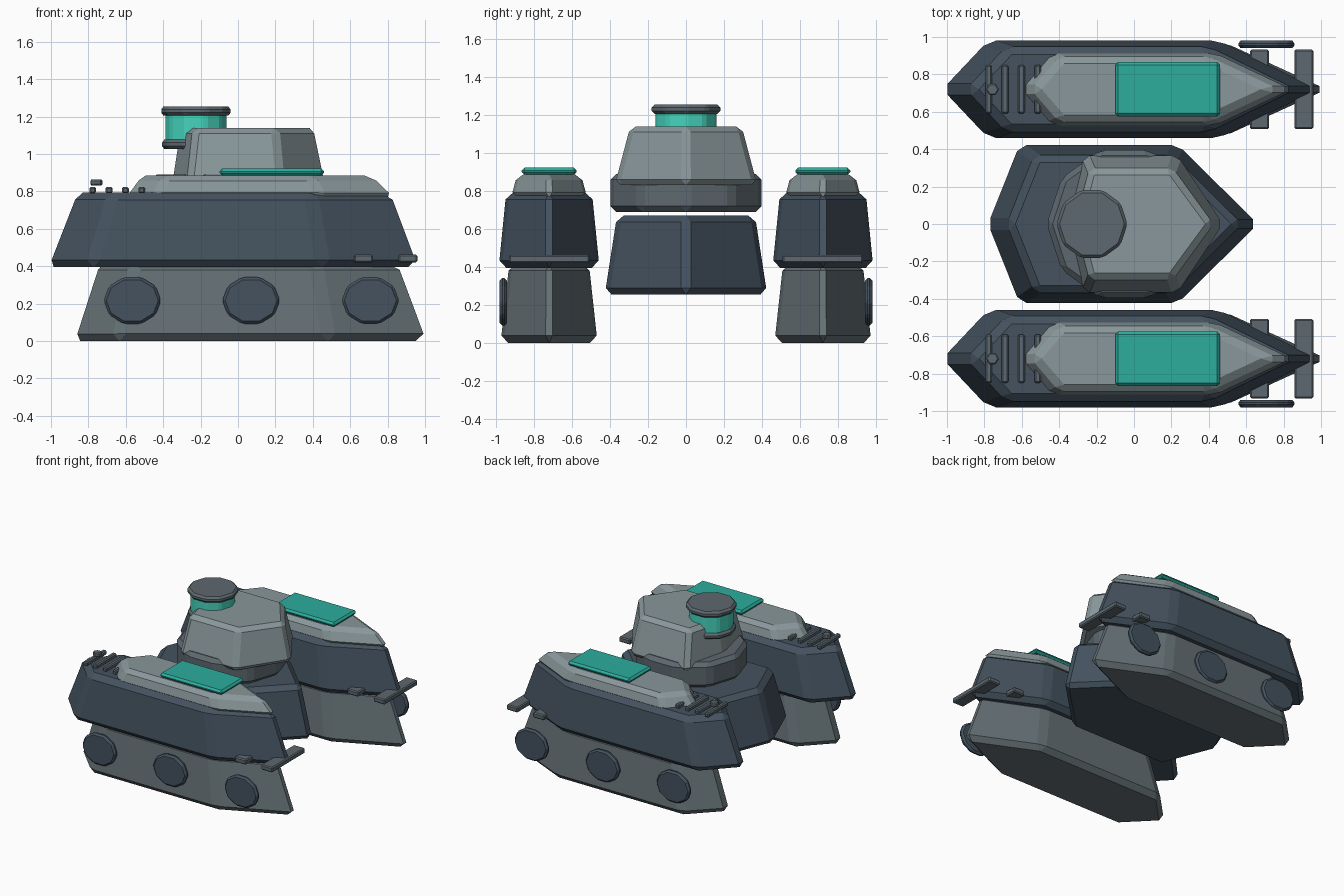
import bpy, bmesh
from math import pi
from mathutils import Matrix

if "Cube" in bpy.data.objects:
    bpy.data.objects.remove(bpy.data.objects["Cube"])


def material(name, r, g, b):
    m = bpy.data.materials.new(name)
    m.diffuse_color = (r, g, b, 1)
    m.use_nodes = True
    m.node_tree.nodes["Principled BSDF"].inputs["Base Color"].default_value = m.diffuse_color
    return m


SLATE = material("slate", 0.058, 0.085, 0.115)
STEEL = material("steel", 0.13, 0.165, 0.18)
LIGHT = material("light_grey", 0.25, 0.31, 0.325)
DARK = material("dark_grey", 0.11, 0.14, 0.16)
TEAL = material("teal", 0.025, 0.42, 0.34)
LAMP = material("lamp_teal", 0.06, 0.66, 0.51)


def finish(bm, name, mat, bevel, loc):
    bmesh.ops.recalc_face_normals(bm, faces=bm.faces)
    mesh = bpy.data.meshes.new(name)
    bm.to_mesh(mesh)
    bm.free()
    ob = bpy.data.objects.new(name, mesh)
    bpy.context.collection.objects.link(ob)
    ob.location = loc
    mesh.materials.append(mat)
    mod = ob.modifiers.new("chamfer", "BEVEL")
    mod.width, mod.segments, mod.limit_method = bevel, 1, "NONE"
    return ob


def hull(name, stern, rear, fore, bow, half, z0, z1, tx, ty, mat, bevel, y=0):
    """Tapered six-sided boat shape: pointed stern (-x) and bow (+x)."""
    plan = [(stern, 0), (rear, -half), (fore, -half), (bow, 0), (fore, half), (rear, half)]
    bm = bmesh.new()
    low = [bm.verts.new((px, py, z0)) for px, py in plan]
    top = [bm.verts.new((px * tx, py * ty, z1)) for px, py in plan]
    bm.faces.new(low)
    bm.faces.new(top)
    for i in range(6):
        j = (i + 1) % 6
        bm.faces.new((low[i], low[j], top[j], top[i]))
    return finish(bm, name, mat, bevel, (0, y, 0))


def box(name, x0, x1, y, half, z0, z1, mat, bevel):
    bm = bmesh.new()
    bmesh.ops.create_cube(bm, size=1, matrix=Matrix.Diagonal((x1 - x0, 2 * half, z1 - z0, 1)))
    return finish(bm, name, mat, bevel, ((x0 + x1) / 2, y, (z0 + z1) / 2))


def disc(name, loc, rx, ry, depth, mat, bevel, sides=10, upright=False):
    """Low-sided cylinder with one corner on its local +y axis."""
    bm = bmesh.new()
    mat4 = Matrix.Diagonal((rx, ry, 1, 1)) @ Matrix.Rotation(pi / 2, 4, "Z")
    if upright:
        mat4 = Matrix.Rotation(pi / 2, 4, "X") @ mat4
    bmesh.ops.create_cone(bm, cap_ends=True, segments=sides, radius1=1, radius2=1,
                          depth=depth, matrix=mat4)
    return finish(bm, name, mat, bevel, loc)


# Side pods
for s, side in ((-1, "front"), (1, "back")):
    y = 0.72 * s
    hull(side + "_lower_pod", -0.90, -0.65, 0.49, 1.045, 0.255, 0, 0.42, 0.85, 0.82, STEEL, 0.04, y)
    hull(side + "_upper_hull", -1.04, -0.79, 0.46, 1.0, 0.265, 0.395, 0.795, 0.85, 0.85, SLATE, 0.04, y)
    hull(side + "_deck", -0.62, -0.45, 0.45, 0.87, 0.20, 0.765, 0.885, 0.86, 0.84, LIGHT, 0.03, y)
    box(side + "_deck_panel", -0.10, 0.46, y, 0.145, 0.885, 0.922, TEAL, 0.015)

    # Rear vent slats and small cap
    for i in range(4):
        x = -0.777 + 0.0875 * i
        box(f"{side}_vent_{i + 1}", x - 0.018, x + 0.018, y, 0.13, 0.79, 0.825, DARK, 0.008)
    disc(side + "_vent_cap", (-0.757, y, 0.848), 0.035, 0.035, 0.03, DARK, 0.006, sides=6)

    # Cross bars at the bow
    for i, x in enumerate((0.62, 0.857)):
        box(f"{side}_bow_bar_{i + 1}", x, x + 0.102, y, 0.212, 0.42, 0.462, DARK, 0.008)

    # Wheel discs on the outer side
    for i, x in enumerate((-0.565, 0.07, 0.708)):
        disc(f"{side}_wheel_{i + 1}", (x, 0.96 * s, 0.217), 0.154, 0.131, 0.04, SLATE, 0.014,
             upright=True)

# Central body, turret ring and turret
hull("central_body", -0.79, -0.62, 0.24, 0.67, 0.427, 0.255, 0.67, 0.85, 0.85, SLATE, 0.035)
disc("turret_ring", (-0.05, 0, 0.79), 0.417, 0.417, 0.20, DARK, 0.03)
hull("turret", -0.36, -0.27, 0.235, 0.482, 0.375, 0.83, 1.14, 0.87, 0.78, LIGHT, 0.03)

# Lantern on the turret
disc("lantern_base", (-0.225, 0, 1.052), 0.186, 0.186, 0.05, DARK, 0.016)
disc("lantern_glass", (-0.225, 0, 1.14), 0.168, 0.168, 0.17, LAMP, 0.015)
disc("lantern_cap", (-0.225, 0, 1.23), 0.19, 0.19, 0.05, DARK, 0.016)
